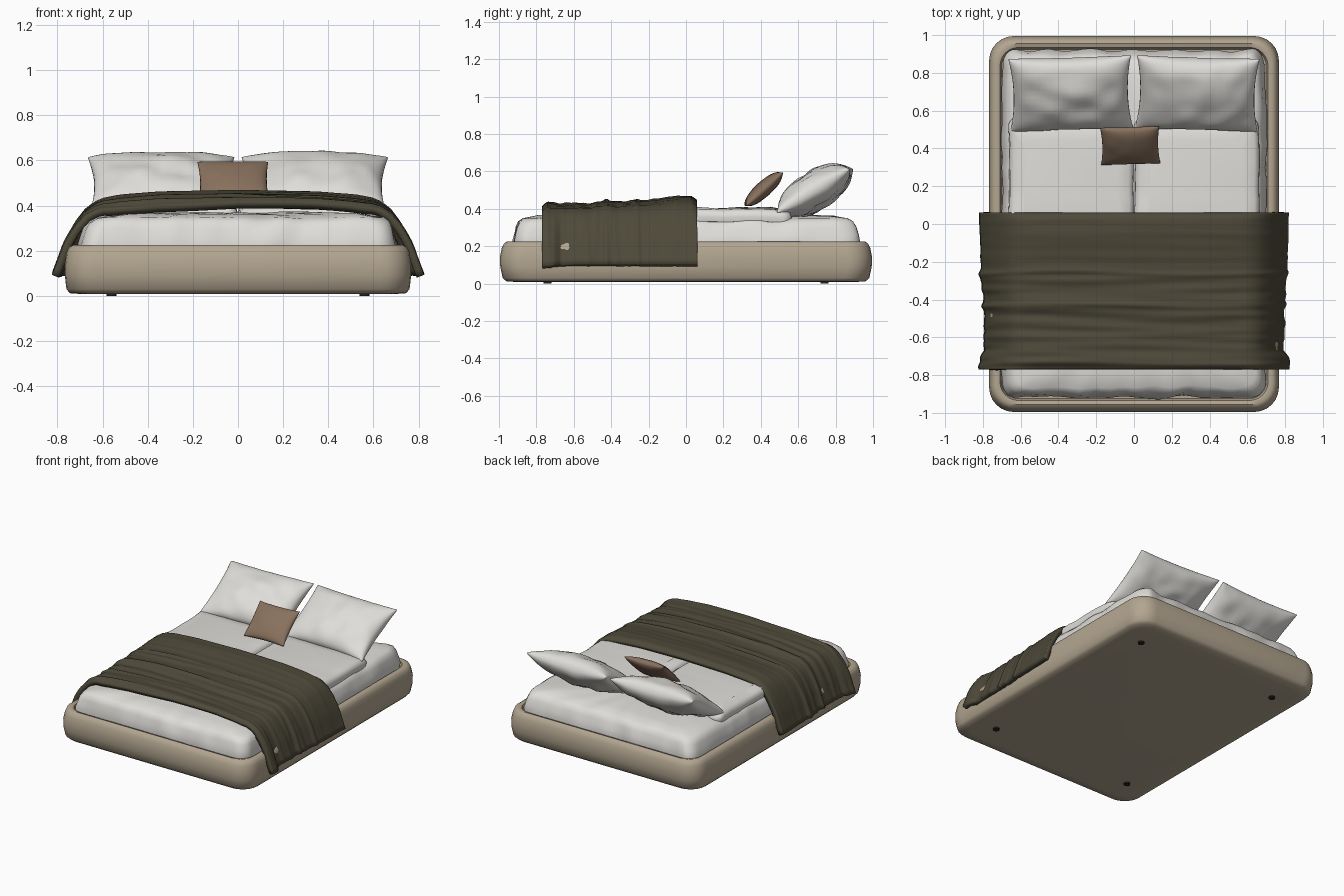
import bpy, bmesh, math
from mathutils import Matrix, Vector, noise

if "Cube" in bpy.data.objects:
    bpy.data.objects.remove(bpy.data.objects["Cube"])


def material(name, rgb):
    m = bpy.data.materials.new(name)
    m.use_nodes = True
    m.diffuse_color = (*rgb, 1)
    bsdf = m.node_tree.nodes["Principled BSDF"]
    bsdf.inputs["Base Color"].default_value = (*rgb, 1)
    bsdf.inputs["Roughness"].default_value = 0.9
    return m


BEIGE = material("beige upholstery", (0.45, 0.38, 0.28))
WHITE = material("white linen", (0.74, 0.73, 0.70))
OLIVE = material("olive wool", (0.075, 0.066, 0.041))
BROWN = material("brown fabric", (0.25, 0.165, 0.11))
DARK = material("dark rubber", (0.02, 0.018, 0.015))


def finish(name, bm, mat, angle=45, recalc=True):
    if recalc:
        bmesh.ops.recalc_face_normals(bm, faces=bm.faces)
    me = bpy.data.meshes.new(name)
    bm.to_mesh(me)
    bm.free()
    me.materials.append(mat)
    me.shade_smooth()
    me.set_sharp_from_angle(angle=math.radians(angle))
    ob = bpy.data.objects.new(name, me)
    bpy.context.collection.objects.link(ob)
    return ob


def lerp_table(table, t):
    """Linear interpolation in a short list of (key, value) pairs."""
    for (a, p), (b, q) in zip(table, table[1:]):
        if t <= b:
            return p + (q - p) * max(0, t - a) / (b - a)
    return table[-1][1]


def outline(hx, hy, r, side=1, arc=6):
    """Rounded rectangle, with extra points along the straight sides."""
    corners = []
    for k, (sx, sy) in enumerate([(1, 1), (-1, 1), (-1, -1), (1, -1)]):
        for i in range(arc + 1):
            a = math.pi / 2 * (k + i / arc)
            corners.append(Vector((sx * (hx - r) + r * math.cos(a),
                                   sy * (hy - r) + r * math.sin(a))))
    pts = []
    for i, p in enumerate(corners):
        q = corners[(i + 1) % len(corners)]
        n = side if i % (arc + 1) == arc else 1
        pts += [p.lerp(q, j / n) for j in range(n)]
    return pts


def rounded_block(name, rings, mat, centre=(0, 0), side=1, ruffle=0):
    """Stack of rounded rectangles (half x, half y, radius, z), capped."""
    bm = bmesh.new()
    loops = []
    for k, (hx, hy, r, z) in enumerate(rings):
        loop = []
        for p in outline(hx, hy, r, side):
            w = ruffle * noise.noise(Vector((p.x * 9, p.y * 9, z * 4)))
            s = 1 + w
            loop.append(bm.verts.new((centre[0] + p.x * s, centre[1] + p.y * s, z + w * 0.4)))
        loops.append(loop)
    for a, b in zip(loops, loops[1:]):
        for i in range(len(a)):
            j = (i + 1) % len(a)
            bm.faces.new((a[i], a[j], b[j], b[i]))
    bm.faces.new(loops[0][::-1])
    bm.faces.new(loops[-1])
    return finish(name, bm, mat)


def pillow(name, mat, centre, hw, hl, thick, tilt, turn=0, pinch=0.07, crease=0.0, n=26):
    """Two bulging skins sharing a seam, with corners that stick out."""
    bm = bmesh.new()
    place = (Matrix.Translation(centre) @ Matrix.Rotation(turn, 4, 'Z')
             @ Matrix.Rotation(tilt, 4, 'X'))
    for s in (1, -1):
        grid = []
        for i in range(n + 1):
            row = []
            for j in range(n + 1):
                u = math.sin(math.pi / 2 * (2 * i / n - 1))
                v = math.sin(math.pi / 2 * (2 * j / n - 1))
                bulge = max(0, (1 - u * u) * (1 - v * v))
                x = hw * u * (1 - pinch * (1 - v * v))
                y = hl * v * (1 - pinch * (1 - u * u))
                fold = noise.noise(Vector((u * 3 + centre[0] * 9, v * 2, s)))
                z = s * thick * bulge ** 0.42 + crease * fold * bulge ** 0.5
                row.append(bm.verts.new(place @ Vector((x, y, z))))
            grid.append(row)
        for i in range(n):
            for j in range(n):
                f = (grid[i][j], grid[i + 1][j], grid[i + 1][j + 1], grid[i][j + 1])
                bm.faces.new(f[::s])
    bmesh.ops.remove_doubles(bm, verts=bm.verts, dist=0.0005)
    return finish(name, bm, mat, 70)


# Upholstered base with a rolled rim
rounded_block("bed_base", [
    (0.69, 0.90, 0.10, 0.008), (0.745, 0.96, 0.12, 0.012), (0.76, 0.98, 0.13, 0.03),
    (0.767, 0.993, 0.13, 0.09), (0.767, 0.995, 0.13, 0.14), (0.76, 0.985, 0.13, 0.19),
    (0.75, 0.972, 0.12, 0.215), (0.73, 0.955, 0.11, 0.226), (0.71, 0.935, 0.10, 0.22),
    (0.70, 0.925, 0.09, 0.19)], BEIGE)

# Small feet
for sx in (-1, 1):
    for sy in (-1, 1):
        bm = bmesh.new()
        bmesh.ops.create_cone(bm, cap_ends=True, segments=16, radius1=0.022, radius2=0.022,
                              depth=0.014,
                              matrix=Matrix.Translation((sx * 0.56, sy * 0.74, 0.007)))
        finish(f"foot_{'left' if sx > 0 else 'right'}_{'back' if sy > 0 else 'front'}", bm, DARK)

# Mattress with its fitted sheet
rounded_block("mattress", [
    (0.695, 0.915, 0.08, 0.18), (0.70, 0.92, 0.08, 0.225), (0.69, 0.912, 0.08, 0.26),
    (0.68, 0.90, 0.08, 0.30), (0.665, 0.885, 0.08, 0.328), (0.64, 0.86, 0.08, 0.345),
    (0.55, 0.78, 0.08, 0.36), (0.3, 0.6, 0.08, 0.37)], WHITE, side=28, ruffle=0.02)

# Two top covers meeting in the middle
for side, sx in (("left", 1), ("right", -1)):
    rounded_block(f"top_cover_{side}", [
        (0.325, 0.36, 0.05, 0.33), (0.33, 0.365, 0.05, 0.355), (0.325, 0.355, 0.05, 0.38),
        (0.305, 0.33, 0.05, 0.396), (0.25, 0.25, 0.05, 0.406)],
        WHITE, centre=(sx * 0.332, 0.20), side=8, ruffle=0.02)

# Blanket draped across the bed
PROFILE = [(0, 0.465), (0.35, 0.457), (0.52, 0.444), (0.61, 0.428), (0.67, 0.39),
           (0.72, 0.325), (0.765, 0.24), (0.79, 0.17), (0.815, 0.105)]
HEIGHT = [(-0.77, -0.05), (-0.74, -0.033), (-0.5, -0.034), (-0.42, -0.018), (-0.37, -0.026),
          (-0.2, -0.016), (-0.05, 0.005), (0.03, 0.004), (0.06, -0.02)]
FLARE = [(-0.77, 0.005), (-0.71, 0.004), (-0.67, -0.02), (-0.45, -0.018), (-0.25, -0.004),
         (0.06, 0.006)]
lengths = [0]
for (a, p), (b, q) in zip(PROFILE, PROFILE[1:]):
    lengths.append(lengths[-1] + math.hypot(b - a, q - p))
X_OF = [(s, p[0]) for s, p in zip(lengths, PROFILE)]
Z_OF = [(s, p[1]) for s, p in zip(lengths, PROFILE)]

bm = bmesh.new()
COLS, ROWS = 64, 90
grid = []
for r in range(ROWS + 1):
    y = -0.77 + 0.83 * r / ROWS
    row = []
    for c in range(COLS + 1):
        t = 2 * c / COLS - 1
        s = abs(t) * lengths[-1]
        x, z = lerp_table(X_OF, s), lerp_table(Z_OF, s)
        drop = min(1, max(0, (x - 0.55) / 0.2))
        # pressed folds run across the bed, strongest toward the foot
        amp = 0.010 if y < -0.24 else 0.003
        fold = amp * noise.noise(Vector((t * 1.6, y * 26, 0)))
        for ridge in (-0.26, -0.43, -0.74):
            fold += 0.008 * math.exp(-((y - ridge + 0.01 * math.sin(4 * t)) / 0.014) ** 2)
        x += drop * (lerp_table(FLARE, y) + fold)
        z += (1 - drop) * (lerp_table(HEIGHT, y) + fold)
        z -= drop * 0.012 * max(0, (-0.6 - y) / 0.17)
        row.append(bm.verts.new((math.copysign(x, t), y, z)))
    grid.append(row)
for r in range(ROWS):
    for c in range(COLS):
        bm.faces.new((grid[r][c], grid[r][c + 1], grid[r + 1][c + 1], grid[r + 1][c]))
blanket = finish("blanket", bm, OLIVE, 60, recalc=False)
thickness = blanket.modifiers.new("thickness", 'SOLIDIFY')
thickness.thickness = 0.035
thickness.offset = -1

# Sleeping pillows leaning back, and a small cushion in front
for side, sx in (("left", 1), ("right", -1)):
    pillow(f"pillow_{side}", WHITE, (sx * 0.335, 0.69, 0.497), 0.325, 0.225, 0.10,
           math.radians(31), turn=-sx * 0.03, crease=0.02)
pillow("cushion", BROWN, (-0.02, 0.415, 0.505), 0.157, 0.132, 0.042,
       math.radians(42), turn=0.03, pinch=0.06, crease=0.004, n=18)
